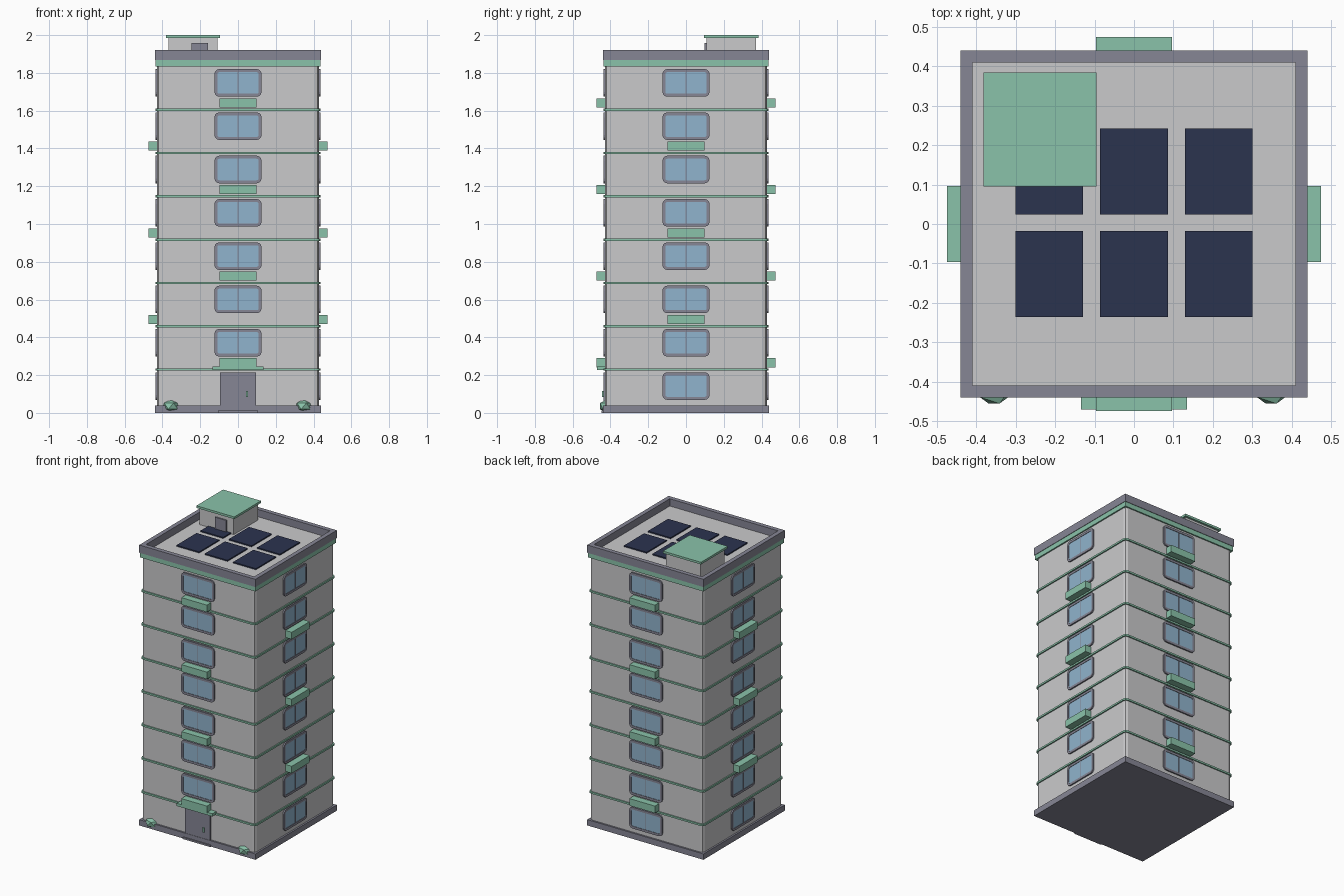
import bpy, bmesh, math
from mathutils import Vector, Matrix

if "Cube" in bpy.data.objects:
    bpy.data.objects.remove(bpy.data.objects["Cube"])


def material(name, rgb):
    m = bpy.data.materials.new(name)
    m.diffuse_color = (*rgb, 1)
    m.use_nodes = True
    m.node_tree.nodes["Principled BSDF"].inputs["Base Color"].default_value = m.diffuse_color
    return m


WALL = material("light grey wall", (0.59, 0.59, 0.60))
GREEN = material("soft green", (0.255, 0.545, 0.40))
TRIM = material("slate grey trim", (0.24, 0.24, 0.30))
GLASS = material("pale blue glass", (0.28, 0.455, 0.61))
NAVY = material("navy solar panel", (0.0245, 0.033, 0.078))

FLOORS = 8
FLOOR_H = 0.2293
WALL_R = 0.428      # half width of the tower


def add_mesh(name, bm, *mats):
    bmesh.ops.recalc_face_normals(bm, faces=bm.faces)
    mesh = bpy.data.meshes.new(name)
    bm.to_mesh(mesh)
    bm.free()
    for m in mats:
        mesh.materials.append(m)
    return mesh


def add_object(name, mesh, z=0, turn=0):
    ob = bpy.data.objects.new(name, mesh)
    ob.location.z = z
    ob.rotation_euler.z = turn * math.pi / 2
    bpy.context.collection.objects.link(ob)
    return ob


def box_mesh(name, x, y, z, mat, corner=0):
    """Box from (min, max) ranges, with optional rounded upright edges."""
    bm = bmesh.new()
    size = [b - a for a, b in (x, y, z)]
    mid = Vector([(a + b) / 2 for a, b in (x, y, z)])
    bmesh.ops.create_cube(bm, size=1, matrix=Matrix.Translation(mid) @ Matrix.Diagonal((*size, 1)))
    if corner:
        upright = [e for e in bm.edges
                   if abs(e.verts[0].co.z - e.verts[1].co.z) > 1e-5]
        bmesh.ops.bevel(bm, geom=upright, offset=corner, segments=2, affect='EDGES', profile=0.5)
    return add_mesh(name, bm, mat)


def box(name, x, y, z, mat, corner=0):
    return add_object(name, box_mesh(name, x, y, z, mat, corner))


def square(name, r, z, mat, corner=0):
    return box(name, (-r, r), (-r, r), z, mat, corner)


def window_mesh():
    """Rounded frame with recessed glass, facing -y."""
    bm = bmesh.new()
    hw, hh, r = 0.125, 0.073, 0.026
    pts = []
    for k, (sx, sz) in enumerate(((1, 1), (-1, 1), (-1, -1), (1, -1))):
        for i in range(4):
            a = math.pi / 2 * (k + i / 3)
            pts.append((sx * (hw - r) + r * math.cos(a), -0.437,
                        sz * (hh - r) + r * math.sin(a)))
    face = bm.faces.new([bm.verts.new(p) for p in pts])
    out = bmesh.ops.extrude_face_region(bm, geom=[face])
    for v in out["geom"]:
        if isinstance(v, bmesh.types.BMVert):
            v.co.y = -0.42
    # the front face becomes the glass after insetting
    front = min((f for f in bm.faces if len(f.verts) == 16),
                key=lambda f: f.calc_center_median().y)
    bmesh.ops.recalc_face_normals(bm, faces=bm.faces)
    bmesh.ops.inset_region(bm, faces=[front], thickness=0.016)
    glass = bmesh.ops.extrude_discrete_faces(bm, faces=[front])["faces"][0]
    glass.material_index = 1
    for v in glass.verts:
        v.co.y += 0.003
    # upright bar between the two panes
    bmesh.ops.create_cube(bm, size=1, matrix=Matrix.Translation((0, -0.434, 0))
                          @ Matrix.Diagonal((0.005, 0.004, 0.116, 1)))
    return add_mesh("window", bm, TRIM, GLASS)


# Tower, plinth and floor bands
square("plinth", 0.44, (0, 0.04), TRIM)
square("tower_walls", WALL_R, (0.04, 1.84), WALL, 0.02)
for i in range(1, FLOORS):
    z = i * FLOOR_H
    square("floor_band", 0.436, (z - 0.006, z + 0.006), GREEN, 0.02)
square("cornice", 0.437, (1.835, 1.867), GREEN)

# Roof deck and parapet
square("roof_deck", 0.412, (1.86, 1.87), WALL)
for k in range(4):
    # each rail runs from one corner to the next rail
    rail = box_mesh("parapet", (-0.44, 0.41), (-0.44, -0.41), (1.867, 1.92), TRIM)
    add_object("parapet", rail, 0, k)

# Windows on every floor and side, with the entrance taking one place
win = window_mesh()
planter = box_mesh("planter", (-0.097, 0.097), (-0.475, -0.42), (0.012, 0.06), GREEN)
for i in range(FLOORS):
    for k in range(4):
        if i or k:
            add_object("window", win, i * FLOOR_H + 0.142, k)
        # planters alternate: odd floors front and back, even floors at the sides
        if i and i % 2 != k % 2:
            add_object("planter", planter, i * FLOOR_H, k)

# Entrance
box("entrance_door", (-0.095, 0.095), (-0.438, -0.42), (0.01, 0.215), TRIM)
box("door_handle", (0.043, 0.053), (-0.446, -0.437), (0.085, 0.115), GREEN)
box("door_step", (-0.105, 0.105), (-0.448, -0.42), (0, 0.012), TRIM)
box("entrance_canopy", (-0.135, 0.135), (-0.47, -0.42), (0.226, 0.245), GREEN)

# Faceted bushes beside the entrance
for x in (-0.355, 0.348):
    bm = bmesh.new()
    bmesh.ops.create_icosphere(bm, subdivisions=1, radius=1, matrix=Matrix.Translation(
        (x, -0.413, 0.036)) @ Matrix.Diagonal((0.05, 0.05, 0.037, 1)))
    add_object("bush", add_mesh("bush", bm, GREEN))

# Solar panels
for x in (-0.215, 0, 0.215):
    for y in (-0.127, 0.133):
        box("solar_panel", (x - 0.086, x + 0.086), (y - 0.109, y + 0.109), (1.868, 1.878), NAVY)

# Stair hut on the roof
box("hut_walls", (-0.368, -0.108), (0.108, 0.37), (1.865, 1.987), WALL)
box("hut_roof", (-0.382, -0.095), (0.095, 0.384), (1.985, 2.0), GREEN)
box("hut_door", (-0.245, -0.16), (0.099, 0.11), (1.866, 1.957), TRIM)
